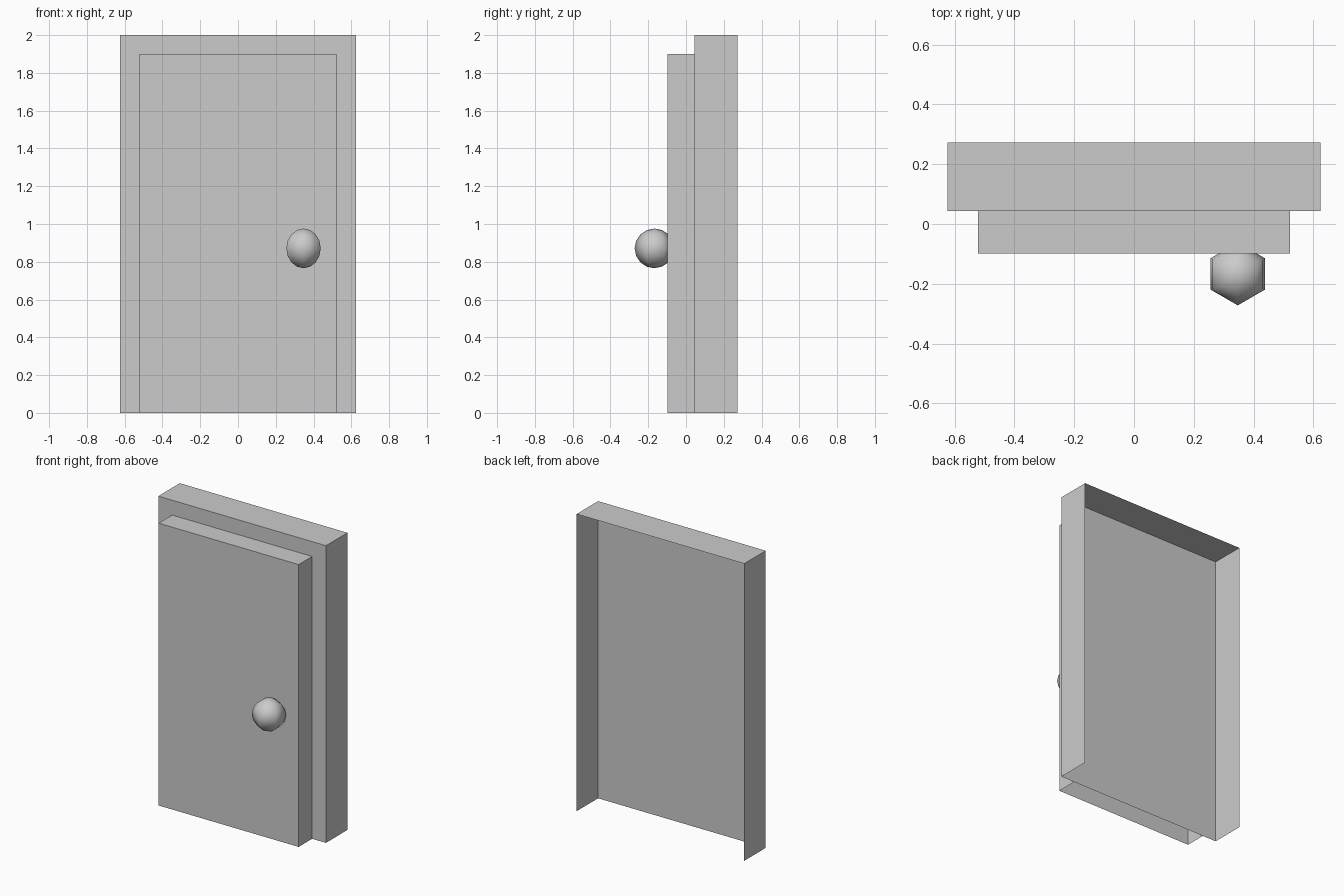
import bpy, bmesh, math
from mathutils import Vector

if "Cube" in bpy.data.objects:
    bpy.data.objects.remove(bpy.data.objects["Cube"])


def finish(name, bm):
    bmesh.ops.recalc_face_normals(bm, faces=bm.faces)
    me = bpy.data.meshes.new(name)
    bm.to_mesh(me)
    bm.free()
    ob = bpy.data.objects.new(name, me)
    bpy.context.scene.collection.objects.link(ob)
    return ob


def open_shell(name, half_w, y_front, y_back, height):
    """Thin box without a bottom or a back."""
    bm = bmesh.new()
    bmesh.ops.create_cube(bm, size=1)
    bmesh.ops.scale(bm, verts=bm.verts, vec=(2 * half_w, y_back - y_front, height))
    bmesh.ops.translate(bm, verts=bm.verts, vec=(0, (y_front + y_back) / 2, height / 2))
    bm.normal_update()
    drop = [f for f in bm.faces if f.normal.z < -0.5 or f.normal.y > 0.5]
    bmesh.ops.delete(bm, geom=drop, context='FACES_ONLY')
    # normals are already outward on the cube
    me = bpy.data.meshes.new(name)
    bm.to_mesh(me)
    bm.free()
    ob = bpy.data.objects.new(name, me)
    bpy.context.scene.collection.objects.link(ob)
    return ob


def knob(name, centre, radius, sides, rings):
    """Low-poly ball: half-circle profile spun round z, one corner facing -y."""
    bm = bmesh.new()
    c = Vector(centre)
    pts = [bm.verts.new(c + radius * Vector((0, -math.sin(math.pi * i / rings),
                                             math.cos(math.pi * i / rings))))
           for i in range(rings + 1)]
    edges = [bm.edges.new(p) for p in zip(pts, pts[1:])]
    bmesh.ops.spin(bm, geom=pts + edges, cent=c, axis=(0, 0, 1),
                   angle=2 * math.pi, steps=sides)
    bmesh.ops.remove_doubles(bm, verts=bm.verts, dist=1e-4)
    for f in bm.faces:
        f.smooth = True
    return finish(name, bm)


# door surround, hollow from behind
open_shell("door_frame", 0.624, 0.044, 0.272, 2.0)
# raised door panel, open underneath
open_shell("door_panel", 0.521, -0.099, 0.044, 1.9)
# round handle set into the door
knob("door_knob", (0.347, -0.167, 0.871), 0.105, 6, 8)
